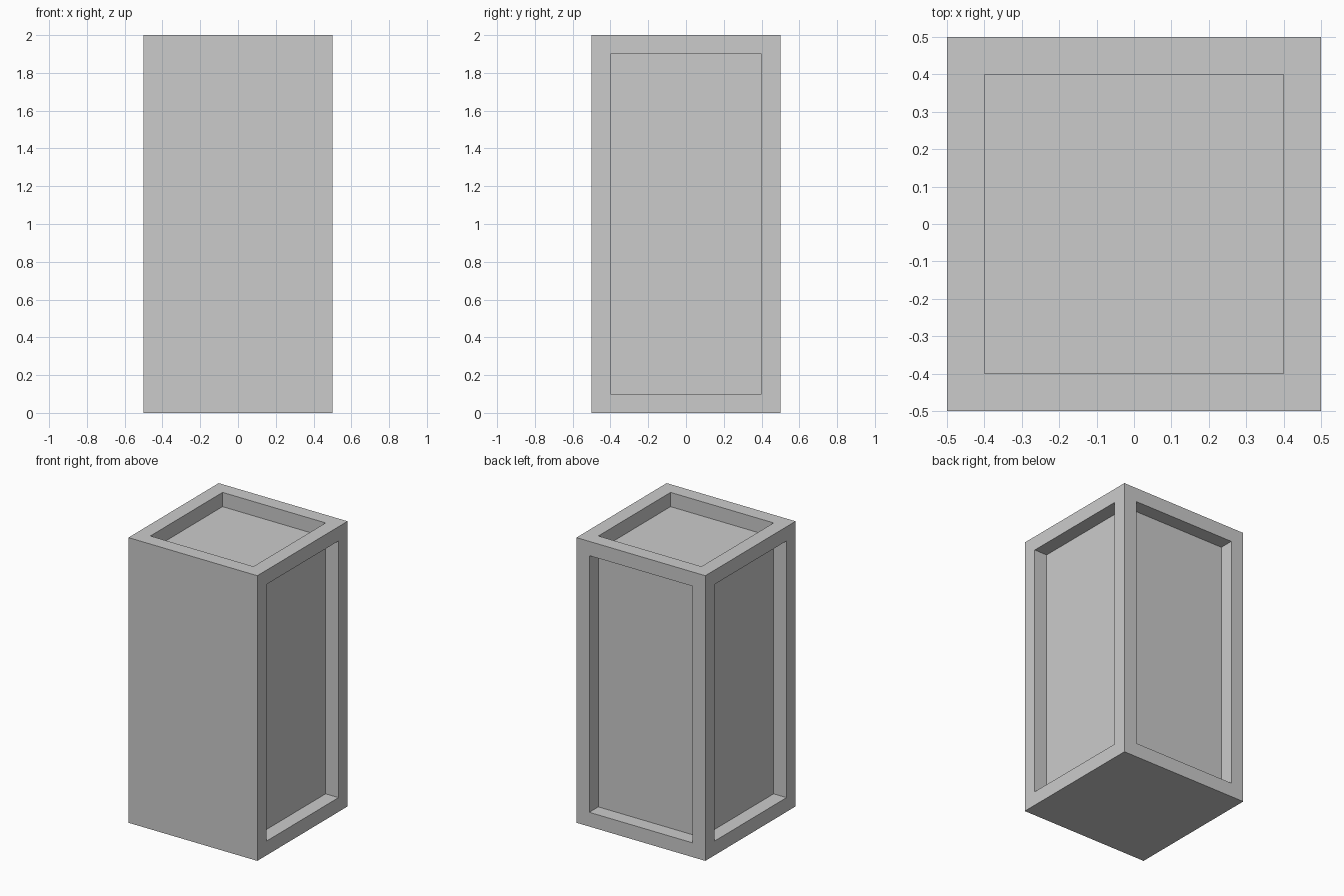
import bpy, bmesh
from mathutils import Matrix, Vector

if "Cube" in bpy.data.objects:
    bpy.data.objects.remove(bpy.data.objects["Cube"])

MARGIN = 0.1   # frame width around each panel
DEPTH = 0.1    # panel recess depth

# Solid block, 1 x 1 x 2, standing on the ground
bm = bmesh.new()
bmesh.ops.create_cube(bm, size=1, matrix=Matrix.Translation((0, 0, 1)) @ Matrix.Diagonal((1, 1, 2, 1)))
bm.normal_update()

# Recessed panels on the left, right, back and top; front and bottom stay flat
flat = (Vector((0, -1, 0)), Vector((0, 0, -1)))
panels = [f for f in bm.faces if all(f.normal.dot(n) < 0.9 for n in flat)]
bmesh.ops.inset_individual(bm, faces=panels, thickness=MARGIN, use_even_offset=True)
bm.normal_update()
for face in panels:
    normal = face.normal.copy()
    inner = bmesh.ops.extrude_discrete_faces(bm, faces=[face])["faces"][0]
    bmesh.ops.translate(bm, verts=inner.verts[:], vec=normal * -DEPTH)
bm.normal_update()

mesh = bpy.data.meshes.new("panelled_block")
bm.to_mesh(mesh)
bm.free()
bpy.context.collection.objects.link(bpy.data.objects.new("panelled_block", mesh))
